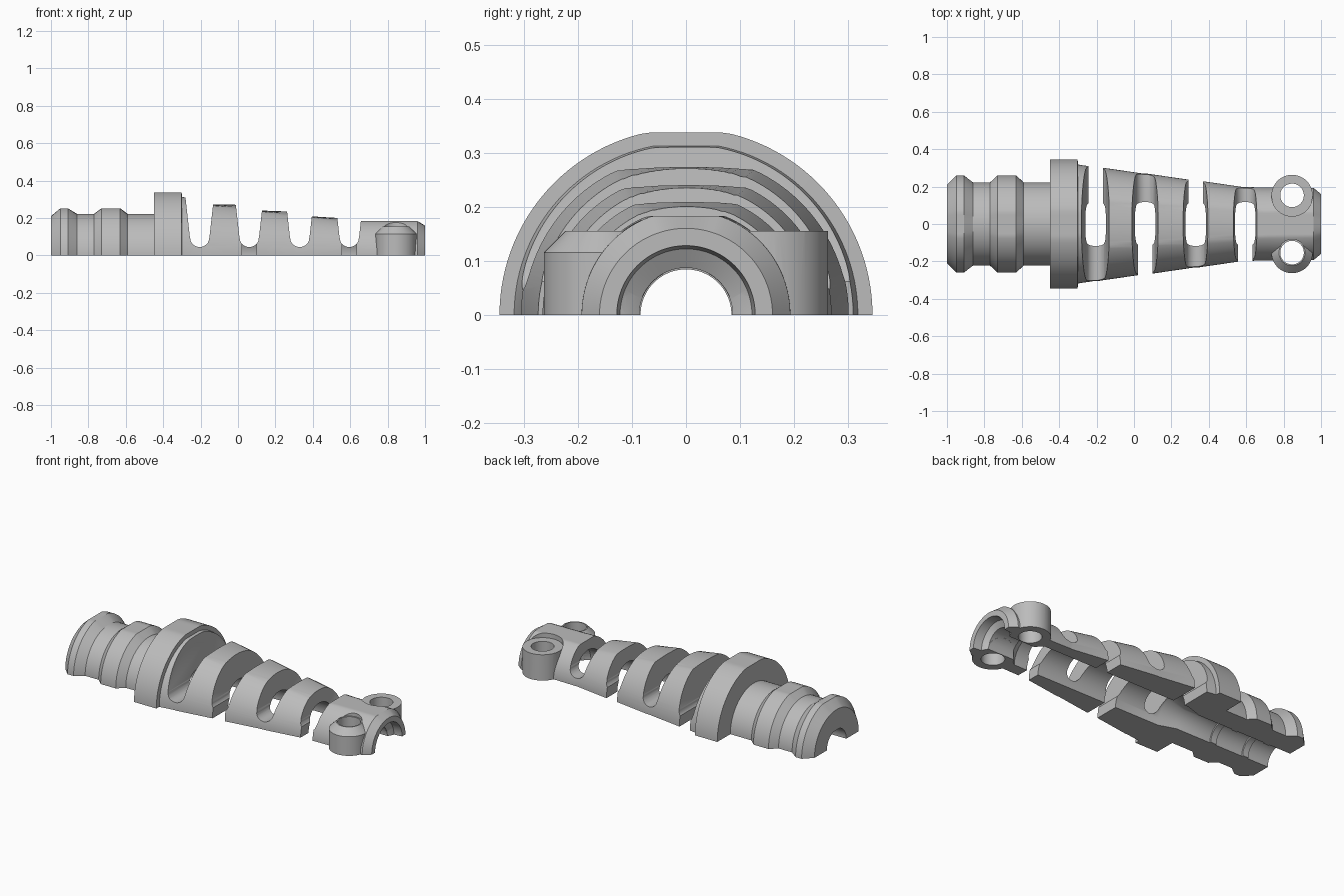
import bpy, bmesh
from math import pi, sin, cos
from mathutils import Matrix

cube = bpy.data.objects.get("Cube")
if cube:
    bpy.data.objects.remove(cube, do_unlink=True)

grey = bpy.data.materials.new("plain grey")
grey.use_nodes = True
grey.diffuse_color = (0.5, 0.5, 0.5, 1)
grey.node_tree.nodes["Principled BSDF"].inputs["Base Color"].default_value = (0.5, 0.5, 0.5, 1)


def finish(name, bm):
    bmesh.ops.recalc_face_normals(bm, faces=bm.faces)
    mesh = bpy.data.meshes.new(name)
    bm.to_mesh(mesh)
    bm.free()
    mesh.materials.append(grey)
    obj = bpy.data.objects.new(name, mesh)
    bpy.context.collection.objects.link(obj)
    return obj


def half_lathe(name, loop, steps=64):
    """Turn a closed (x, radius, flat height) loop half way round the x axis."""
    bm = bmesh.new()
    rows = []
    for s in range(steps + 1):
        a = pi * s / steps
        rows.append([bm.verts.new((x, r * cos(a), min(r * sin(a), flat))) for x, r, flat in loop])
    n = len(loop)
    for a, b in zip(rows, rows[1:]):
        for i in range(n):
            j = (i + 1) % n
            bm.faces.new((a[i], a[j], b[j], b[i]))
    bm.faces.new(rows[0])
    bm.faces.new(rows[-1])
    return finish(name, bm)


def extrude_y(name, points, y0, y1):
    bm = bmesh.new()
    face = bm.faces.new([bm.verts.new((x, y0, z)) for x, z in points])
    new = bmesh.ops.extrude_face_region(bm, geom=[face])["geom"]
    bmesh.ops.translate(bm, vec=(0, y1 - y0, 0), verts=[v for v in new if isinstance(v, bmesh.types.BMVert)])
    return finish(name, bm)


def post(name, x, y, z0, z1, r0, r1=None, along_x=False):
    bm = bmesh.new()
    bmesh.ops.create_cone(bm, cap_ends=True, segments=48, radius1=r0,
                          radius2=r0 if r1 is None else r1, depth=z1 - z0)
    bmesh.ops.translate(bm, vec=(0, 0, (z0 + z1) / 2), verts=bm.verts)
    if along_x:
        bmesh.ops.rotate(bm, matrix=Matrix.Rotation(pi / 2, 3, "Y"), verts=bm.verts)
    bmesh.ops.translate(bm, vec=(x, y, 0), verts=bm.verts)
    return finish(name, bm)


def combine(target, tool, operation="DIFFERENCE"):
    mod = target.modifiers.new("combine", "BOOLEAN")
    mod.operation, mod.solver, mod.object = operation, "EXACT", tool
    bpy.context.view_layer.objects.active = target
    bpy.ops.object.modifier_apply(modifier=mod.name)
    bpy.data.objects.remove(tool, do_unlink=True)


# Outer outline: grooved plug, flange, then a tapering sleeve with stepped flats
outer = [(-1, .21, 1), (-.95, .26, .252), (-.91, .26, .252), (-.86, .222, 1),
         (-.77, .222, 1), (-.73, .26, .252), (-.63, .26, .252), (-.59, .222, 1),
         (-.45, .222, 1), (-.449, .345, .337), (-.301, .345, .337), (-.3, .318, .312)]
slots = [-.205, .06, .33, .595]
flats = [.312, .275, .242, .212, .183]


def taper(x):
    return .318 - .135 * (x + .3)


for i, x in enumerate(slots):
    outer += [(x - .01, taper(x), flats[i]), (x + .01, taper(x), flats[i + 1])]
outer += [(.72, .195, .183), (.96, .193, .183), (1, .16, 1)]

# Cable bore: narrow in the plug and the clamp, wide in the sleeve
bore = [(1, .128, 1), (.95, .122, 1), (.93, .087, 1), (.77, .087, 1), (.72, .126, 1),
        (-.27, .126, 1), (-.37, .092, .088)]
for x in (-.62, -.84):
    bore += [(x + .02, .092, .088), (x + .019, .084, .084), (x - .019, .084, .084), (x - .02, .092, .088)]
bore.append((-1, .092, .088))
body = half_lathe("strain_relief_half", outer + bore)

# Flex slots: round-bottomed, open to the base on alternating sides
for i, x in enumerate(slots):
    outline = [(x + .088, .42), (x + .052, .095)]
    outline += [(x + .05 * cos(pi * k / 12), .09 - .045 * sin(pi * k / 12)) for k in range(13)]
    outline += [(x - .052, .095), (x - .088, .42)]
    combine(body, extrude_y("slot_cutter", outline, -.5, .5))
    w = .038
    side = 1 if i % 2 == 0 else -1
    gap = [(x - w, -.1), (x + w, -.1), (x + w, .12), (x - w, .12)]
    combine(body, extrude_y("gap_cutter", gap, 0, side * .5))

# Screw ears: flat-topped on one side, chamfered on the other
ear_x, ear_y = .845, .153
combine(body, post("flat_ear", ear_x, ear_y, 0, .155, .11), "UNION")
combine(body, post("chamfered_ear", ear_x, -ear_y, 0, .115, .11), "UNION")
combine(body, post("ear_chamfer", ear_x, -ear_y, .115, .155, .11, .07), "UNION")
combine(body, post("flat_ear_recess", ear_x, ear_y, .155, .4, .111))
combine(body, post("chamfered_ear_recess", ear_x, -ear_y, .155, .4, .071))
for side in (1, -1):
    combine(body, post("screw_hole", ear_x, side * ear_y, -.1, .4, .063))
combine(body, post("clamp_bore", 0, 0, .75, 1.1, .0865, along_x=True))

bpy.ops.object.select_all(action="DESELECT")
body.select_set(True)
bpy.context.view_layer.objects.active = body
bpy.ops.object.shade_smooth_by_angle(angle=.4)
